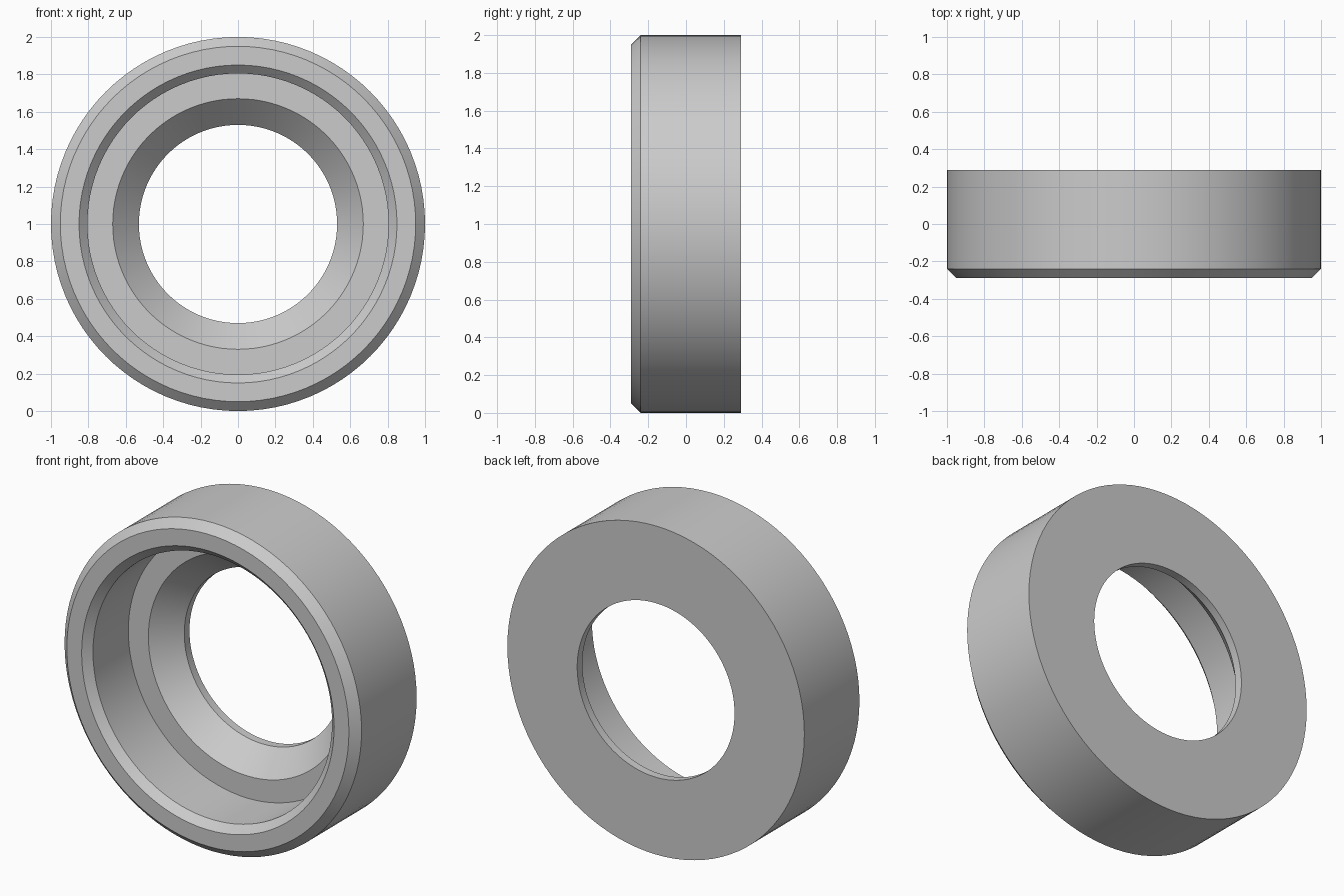
import bpy
import bmesh
from math import cos, sin, tau, radians

cube = bpy.data.objects.get("Cube")
if cube:
    bpy.data.objects.remove(cube, do_unlink=True)

# Plain grey metal
grey = bpy.data.materials.new("grey_metal")
grey.use_nodes = True
color = (0.6, 0.6, 0.6, 1)
grey.diffuse_color = color
grey.node_tree.nodes["Principled BSDF"].inputs["Base Color"].default_value = color

# Closed cross-section as (radius, y)
profile = [
    (1.0, 0.29), (1.0, -0.24), (0.95, -0.29),      # outer wall and front chamfer
    (0.85, -0.29), (0.805, -0.245),                # rim and inner chamfer
    (0.805, 0.095), (0.67, 0.095),                 # counterbore and ledge
    (0.53, 0.24), (0.53, 0.29),                    # countersink and bore
]
SEGMENTS = 96

# Revolve the section around the y axis
bm = bmesh.new()
rings = []
for i in range(SEGMENTS):
    a = tau * i / SEGMENTS
    rings.append([bm.verts.new((r * cos(a), y, 1 + r * sin(a))) for r, y in profile])
for i, ring in enumerate(rings):
    after = rings[(i + 1) % SEGMENTS]
    for j in range(len(profile)):
        k = (j + 1) % len(profile)
        bm.faces.new((ring[j], ring[k], after[k], after[j]))
bmesh.ops.recalc_face_normals(bm, faces=bm.faces)

mesh = bpy.data.meshes.new("stepped_ring")
bm.to_mesh(mesh)
bm.free()
mesh.materials.append(grey)
ring_object = bpy.data.objects.new("stepped_ring", mesh)
bpy.context.collection.objects.link(ring_object)

# Smooth round walls, sharp edges at the steps
bpy.context.view_layer.objects.active = ring_object
ring_object.select_set(True)
bpy.ops.object.shade_smooth_by_angle(angle=radians(30))
